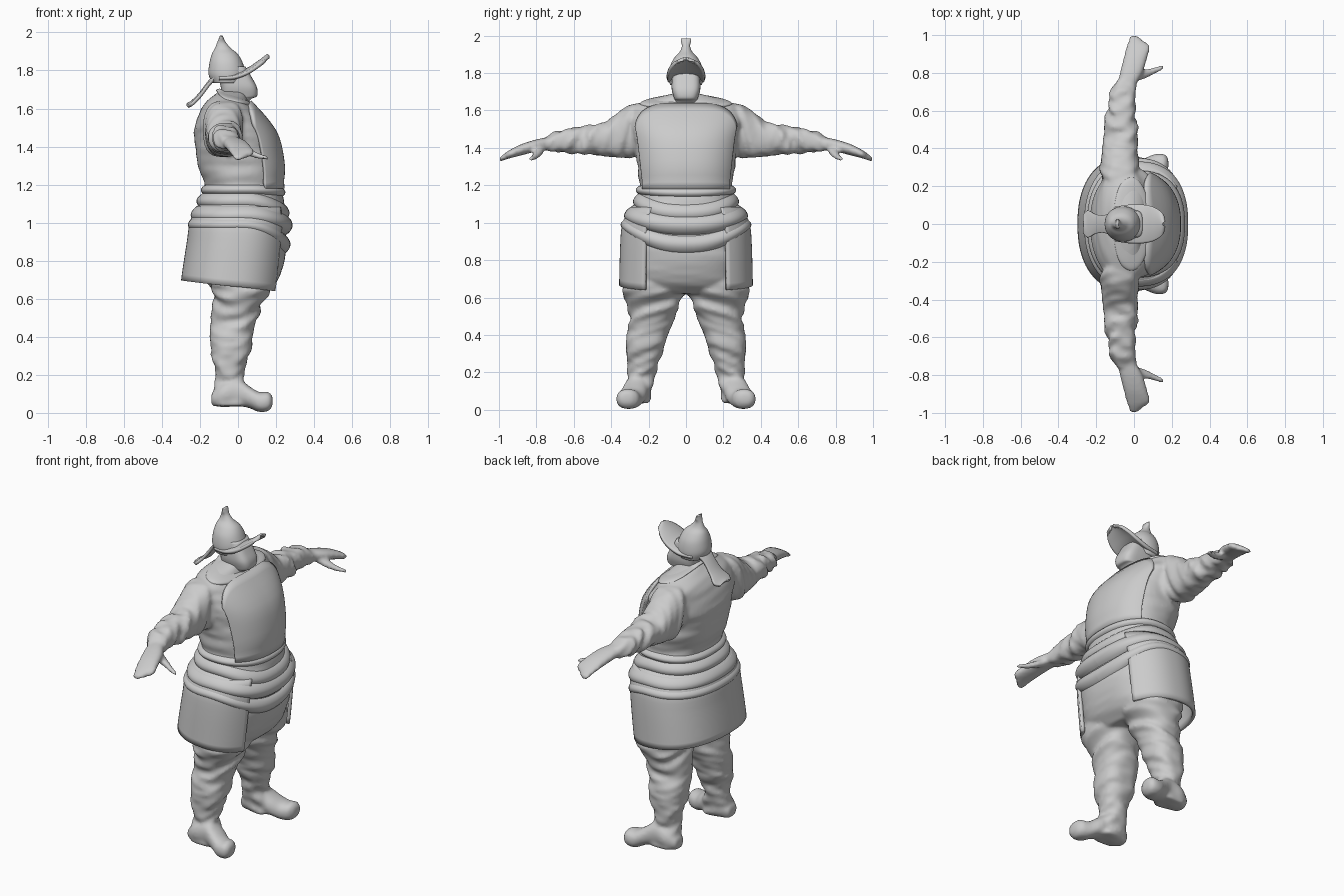
import bpy, bmesh, math
from mathutils import Vector, noise

if "Cube" in bpy.data.objects:
    bpy.data.objects.remove(bpy.data.objects["Cube"], do_unlink=True)

GREY = (0.6, 0.6, 0.6, 1)
clay = bpy.data.materials.new("light grey")
clay.use_nodes = True
clay.diffuse_color = GREY
clay.node_tree.nodes["Principled BSDF"].inputs["Base Color"].default_value = GREY


def finish(name, bm):
    bmesh.ops.recalc_face_normals(bm, faces=bm.faces)
    mesh = bpy.data.meshes.new(name)
    bm.to_mesh(mesh)
    bm.free()
    mesh.materials.append(clay)
    mesh.shade_smooth()
    ob = bpy.data.objects.new(name, mesh)
    bpy.context.collection.objects.link(ob)
    return ob


def grid(name, rows, closed=False, caps=False):
    """Skin a list of point rows."""
    bm = bmesh.new()
    vs = [[bm.verts.new(p) for p in row] for row in rows]
    n = len(rows[0])
    for a, b in zip(vs, vs[1:]):
        for i in range(n if closed else n - 1):
            j = (i + 1) % n
            bm.faces.new((a[i], a[j], b[j], b[i]))
    if caps:
        bm.faces.new(vs[0])
        bm.faces.new(vs[-1])
    return finish(name, bm)


def smooth_rings(rings, steps=5):
    """Catmull-Rom interpolation between section rings."""
    out = []
    for i in range(len(rings) - 1):
        p = [Vector(rings[min(max(k, 0), len(rings) - 1)]) for k in range(i - 1, i + 3)]
        for s in range(steps):
            t = s / steps
            out.append(0.5 * (2 * p[1] + (p[2] - p[0]) * t
                       + (2 * p[0] - 5 * p[1] + 4 * p[2] - p[3]) * t * t
                       + (3 * p[1] - p[0] - 3 * p[2] + p[3]) * t ** 3))
    return out + [Vector(rings[-1])]


def section(ring, ang, power=2.0):
    a, u0, u1, v0, v1 = ring
    c, s = math.cos(ang), math.sin(ang)
    c = math.copysign(abs(c) ** (2 / power), c)
    s = math.copysign(abs(s) ** (2 / power), s)
    return (u0 + u1) / 2 + (u1 - u0) / 2 * c, (v0 + v1) / 2 + (v1 - v0) / 2 * s


def loft(name, axis, rings, power=2.3, n=40, fold=0.0, side=1):
    """Rings are (along, u0, u1, v0, v1); fold adds cloth creases."""
    rows = []
    for r in smooth_rings(rings):
        a, row = r[0], []
        for i in range(n):
            ang = math.tau * i / n
            crease = noise.noise(Vector((a * 22 + math.sin(ang), math.cos(ang), 3)))
            g = fold * crease
            u, v = section((a, r[1] - g, r[2] + g, r[3] - g, r[4] + g), ang, power)
            x, y, z = {"z": (u, v, a), "y": (u, a, v), "x": (a, u, v)}[axis]
            row.append((x, y * side, z))
        rows.append(row)
    return grid(name, rows, True, True)


def sym(rings):
    return [(z, x0, x1, -h, h) for z, x0, x1, h in rings]


def wrap(name, rings, span, top, bottom, pad, thick=0.0, n=72, m=12):
    """Cloth laid over a body profile between two heights, for a range of angles."""
    fine = smooth_rings(rings, 12)
    rows = []
    for i in range(n + 1):
        ang = span[0] + (span[1] - span[0]) * i / n
        row = []
        for k in range(m + 1):
            t = k / m
            z = top(ang) + (bottom(ang) - top(ang)) * t
            lo, hi = fine[0], fine[-1]
            for a, b in zip(fine, fine[1:]):
                if a[0] <= z <= b[0]:
                    lo, hi = a, b
            f = min(max((z - lo[0]) / (hi[0] - lo[0]), 0), 1)
            x, y = section(lo.lerp(hi, f), ang, 2.3)
            d = pad(t)
            row.append((x + d * math.cos(ang), y + d * math.sin(ang), z))
        rows.append(row)
    ob = grid(name, rows)
    if thick:
        mod = ob.modifiers.new("thickness", "SOLIDIFY")
        mod.thickness = thick
        mod.offset = 0
    return ob


# Body: torso, sleeves, hands, legs and boots, fused into one sculpted skin
torso = sym([(.62, -.1, .13, .2), (.68, -.16, .2, .28), (.8, -.2, .245, .315),
             (.95, -.22, .25, .315), (1.1, -.2, .245, .265), (1.2, -.175, .225, .25),
             (1.3, -.21, .23, .26), (1.45, -.23, .2, .28), (1.55, -.215, .135, .3),
             (1.62, -.18, .07, .28), (1.66, -.14, .04, .19), (1.69, -.1, .02, .07)])
sleeve = [(.2, -.17, .05, 1.38, 1.64), (.3, -.175, .03, 1.35, 1.63),
          (.38, -.17, .02, 1.35, 1.575), (.46, -.165, .02, 1.36, 1.53),
          (.6, -.145, .005, 1.37, 1.51), (.7, -.12, .01, 1.38, 1.48),
          (.76, -.09, .02, 1.39, 1.46)]
hand = [(.72, -.09, .0, 1.39, 1.46), (.8, -.075, .045, 1.38, 1.445),
        (.88, -.055, .07, 1.36, 1.42), (.94, -.04, .085, 1.345, 1.39),
        (.97, -.03, .05, 1.335, 1.37), (1.0, -.02, .015, 1.325, 1.345)]
thumb = [(.0, .75, .82, 1.375, 1.42), (.06, .77, .82, 1.35, 1.39),
         (.11, .795, .83, 1.335, 1.365), (.16, .82, .845, 1.33, 1.35)]
leg = [(.76, -.15, .16, .04, .3), (.65, -.14, .17, .02, .34), (.58, -.13, .13, .03, .325),
       (.5, -.145, .1, .055, .3), (.42, -.15, .08, .09, .315), (.33, -.14, .07, .12, .32),
       (.2, -.12, .025, .16, .31), (.12, -.125, .04, .18, .32), (.035, -.135, .05, .2, .325)]
boot = [(-.14, .22, .3, .045, .1), (-.08, .19, .33, .03, .16), (.0, .2, .33, .035, .18),
        (.06, .21, .35, .025, .14), (.11, .235, .37, .005, .11),
        (.16, .255, .37, .01, .11), (.182, .29, .345, .04, .085)]
pieces = [loft("body", "z", torso, fold=.012, n=64)]
for s in (1, -1):
    pieces += [loft("sleeve", "y", sleeve, fold=.025, side=s),
               loft("hand", "y", hand, side=s),
               loft("thumb", "x", thumb, side=s),
               loft("leg", "z", leg, fold=.022, side=s),
               loft("boot", "x", boot, side=s)]
bpy.ops.object.select_all(action="DESELECT")
for ob in pieces:
    ob.select_set(True)
body = pieces[0]
bpy.context.view_layer.objects.active = body
bpy.ops.object.join()
remesh = body.modifiers.new("fuse", "REMESH")
remesh.mode = "VOXEL"
remesh.voxel_size = 0.011
remesh.use_smooth_shade = True
relax = body.modifiers.new("relax", "SMOOTH")
relax.factor = 0.5
relax.iterations = 4

# Apron skirt, open at the front
skirt = sym([(.6, -.29, .22, .345), (.7, -.285, .235, .343), (.9, -.255, .255, .337),
             (1.0, -.24, .26, .325), (1.1, -.2, .25, .275), (1.16, -.19, .24, .26)])
wrap("apron_skirt", skirt, (.62, math.tau - .62), lambda a: 1.08,
     lambda a: .665 - .03 * math.cos(a), lambda t: .004, .02)

# Rolled sash folds, sagging at the front
def sag(base, drop):
    return lambda a: base - drop * max(math.cos(a), 0) ** 2


for i, (base, drop, wide, bulge) in enumerate([(1.2, .01, .05, .025), (1.16, .06, .08, .03),
                                               (1.1, .06, .09, .035), (1.03, .1, .07, .03)]):
    wrap(f"sash_fold_{i + 1}", skirt if i > 1 else torso, (0, math.tau), sag(base, drop),
         sag(base - wide, drop * 1.25),
         lambda t, b=bulge: b * math.sin(math.pi * t) ** .7 - .008)

# Chest bib with a rounded top, and the collar roll
wrap("chest_bib", torso, (-1.05, 1.05), lambda a: 1.635 - .1 * abs(a) ** 4,
     lambda a: 1.18, lambda t: .008, .018)
wrap("collar", torso, (0, math.tau), lambda a: 1.675 - .03 * math.cos(a),
     lambda a: 1.645 - .04 * math.cos(a), lambda t: .02 * math.sin(math.pi * t) - .004)

# Head with a blunt, squared face
loft("head", "z", sym([(1.6, -.1, .03, .07), (1.65, -.085, .07, .06), (1.665, -.085, .1, .064),
                       (1.71, -.09, .1, .076), (1.76, -.1, .075, .076),
                       (1.82, -.1, .04, .07)]), power=3.5)

# Helmet dome rising to a thin crest
loft("helmet_dome", "z", sym([(1.735, -.135, .02, .085), (1.78, -.155, .04, .093),
                              (1.84, -.15, .025, .084), (1.885, -.138, .0, .06),
                              (1.915, -.122, -.035, .033), (1.945, -.11, -.062, .022),
                              (1.97, -.1, -.075, .027), (1.985, -.095, -.082, .027)]), power=2.1)


def plate(name, rows, droop):
    """Arched plate; rows are (x, z, half width)."""
    ts = [i / 10 - 1 for i in range(21)]
    ob = grid(name, [[(x, h * t, z - droop * t * t) for t in ts]
                     for x, z, h in smooth_rings(rows)])
    mod = ob.modifiers.new("thickness", "SOLIDIFY")
    mod.thickness = 0.018
    mod.offset = 0


# Upturned visor and flared neck guard
plate("helmet_visor", [(-.1, 1.775, .088), (-.02, 1.78, .1), (.05, 1.805, .1),
                       (.105, 1.84, .088), (.145, 1.87, .06), (.157, 1.88, .015)], .018)
plate("neck_guard", [(-.1, 1.79, .07), (-.15, 1.74, .045), (-.2, 1.675, .05),
                     (-.24, 1.635, .07), (-.265, 1.62, .045)], .01)
